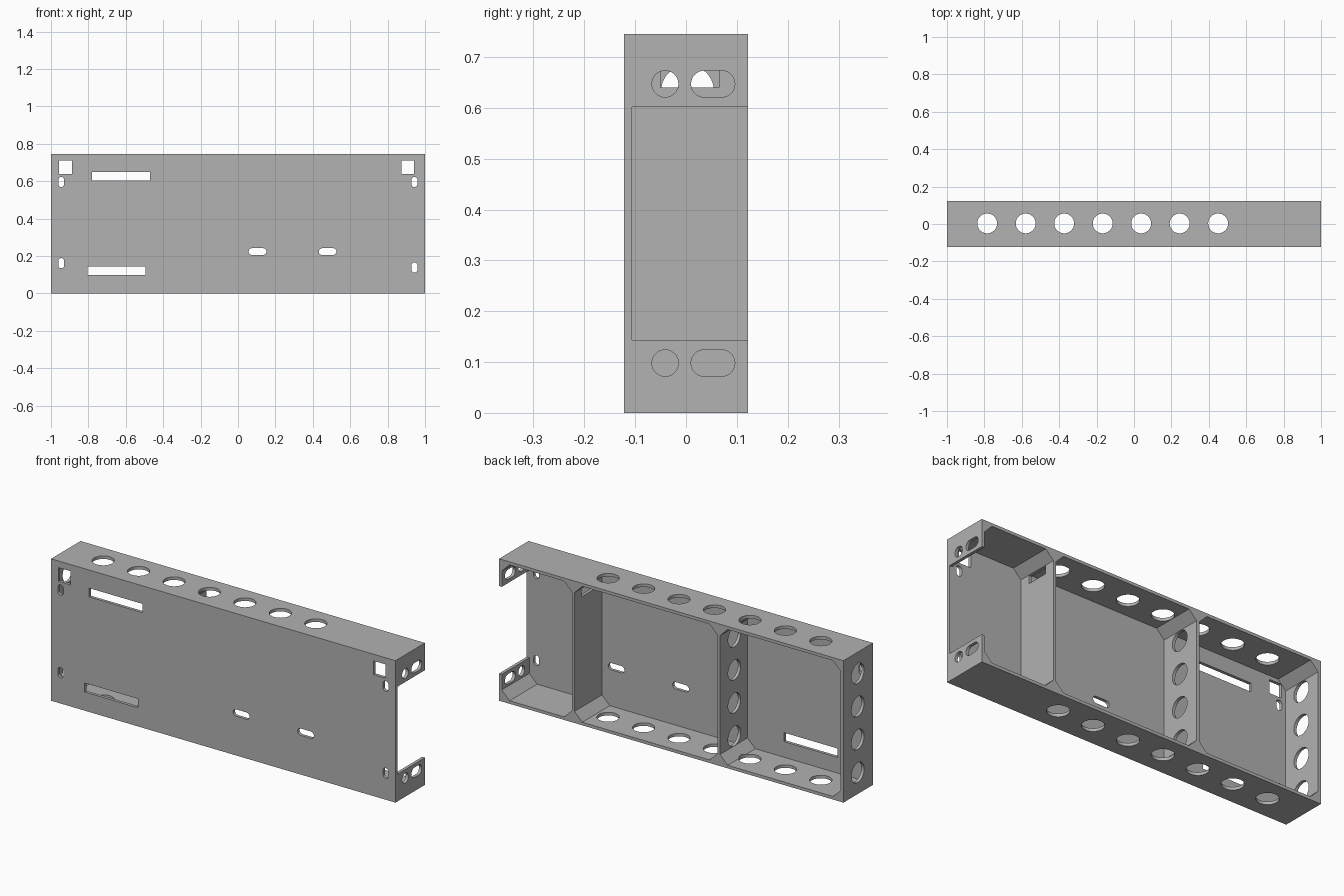
import bpy, bmesh, math

if "Cube" in bpy.data.objects:
    bpy.data.objects.remove(bpy.data.objects["Cube"])

L, D, H = 1.0, 0.122, 0.745      # half length, half depth, height
T, C = 0.016, 0.045              # wall thickness, inner corner chamfer


def rect(u0, u1, v0, v1):
    return [(u0, v0), (u1, v0), (u1, v1), (u0, v1)]


def chamfered(u0, u1, v0, v1, c):
    return [(u0 + c, v0), (u1 - c, v0), (u1, v0 + c), (u1, v1 - c),
            (u1 - c, v1), (u0 + c, v1), (u0, v1 - c), (u0, v0 + c)]


def slot(u0, u1, v0, v1, n=24):
    """Rounded slot; a square extent gives a circle."""
    r = min(u1 - u0, v1 - v0) / 2
    cu, cv = (u0 + u1) / 2, (v0 + v1) / 2
    du, dv = (u1 - u0) / 2 - r, (v1 - v0) / 2 - r
    pts = []
    for i in range(2 * n):
        a = 2 * math.pi * (i + 0.5) / (2 * n)
        pts.append((cu + math.copysign(du, math.cos(a)) + r * math.cos(a),
                    cv + math.copysign(dv, math.sin(a)) + r * math.sin(a)))
    return pts


def circle(u, v, r):
    return slot(u - r, u + r, v - r, v + r)


def prisms(name, axis, parts):
    """Extrude each (profile, start, end) along an axis into one object."""
    place = {'X': lambda u, v, d: (d, u, v),
             'Y': lambda u, v, d: (u, d, v),
             'Z': lambda u, v, d: (u, v, d)}[axis]
    bm = bmesh.new()
    for prof, d0, d1 in parts:
        a = [bm.verts.new(place(u, v, d0)) for u, v in prof]
        b = [bm.verts.new(place(u, v, d1)) for u, v in prof]
        bm.faces.new(a)
        bm.faces.new(b[::-1])
        for i in range(len(a)):
            j = (i + 1) % len(a)
            bm.faces.new((a[j], a[i], b[i], b[j]))
    bmesh.ops.recalc_face_normals(bm, faces=bm.faces[:])
    me = bpy.data.meshes.new(name)
    bm.to_mesh(me)
    bm.free()
    ob = bpy.data.objects.new(name, me)
    bpy.context.collection.objects.link(ob)
    return ob


def cut(target, cutter):
    cutter.hide_render = True
    mod = target.modifiers.new("cut", 'BOOLEAN')
    mod.operation, mod.solver, mod.object = 'DIFFERENCE', 'EXACT', cutter
    bpy.context.view_layer.objects.active = target
    bpy.ops.object.modifier_apply(modifier=mod.name)
    bpy.data.objects.remove(cutter)


tray = prisms("tray", 'Y', [(rect(-L, L, 0, H), -D, D)])

# three chamfered compartments, open at the back
dividers = (-0.275, 0.57)
edges = [-L + T / 2, *dividers, L - T / 2]
cut(tray, prisms("compartments", 'Y', [
    (chamfered(a + T / 2, b - T / 2, T, H - T, C), -D + T, D + 0.1)
    for a, b in zip(edges, edges[1:])]))

# round holes through top and bottom
cut(tray, prisms("top_holes", 'Z', [
    (circle(-0.785 + 0.2058 * i, 0.003, 0.053), -0.1, H + 0.1) for i in range(7)]))

# round holes through the left wall and the left divider
cut(tray, prisms("side_holes", 'X', [
    (circle(0.003, H / 2 + 0.1733 * (i - 1.5), 0.052), -1.1, -0.1) for i in range(4)]))

# window in the right divider
cut(tray, prisms("divider_window", 'X', [(rect(-0.05, 0.065, 0.64, 0.683), 0.5, 0.64)]))

# large opening and mounting holes in the right wall
end = [(rect(-D + T, D + 0.1, 0.143, 0.602), 0.9, 1.1)]
for z in (0.098, 0.647):
    end.append((circle(-0.041, z, 0.026), 0.9, 1.1))
    end.append((slot(0.01, 0.096, z - 0.026, z + 0.026), 0.9, 1.1))
cut(tray, prisms("end_openings", 'X', end))

# front plate: square corner windows, long slits, small rounded slots
front = [rect(-0.958, -0.888, 0.638, 0.71), rect(0.873, 0.942, 0.638, 0.71),
         rect(-0.78, -0.47, 0.604, 0.65), rect(-0.805, -0.495, 0.098, 0.145),
         slot(0.057, 0.152, 0.206, 0.242), slot(0.432, 0.526, 0.206, 0.242)]
for x, z in ((-0.945, 0.596), (0.943, 0.596), (-0.945, 0.162), (0.943, 0.139)):
    front.append(slot(x - 0.016, x + 0.016, z - 0.027, z + 0.027))
cut(tray, prisms("front_slots", 'Y', [(p, -0.2, -0.09) for p in front]))

# plain grey finish
grey = bpy.data.materials.new("grey")
grey.diffuse_color = (0.445, 0.445, 0.445, 1)
grey.use_nodes = True
grey.node_tree.nodes["Principled BSDF"].inputs["Base Color"].default_value = grey.diffuse_color
tray.data.materials.clear()
tray.data.materials.append(grey)
bpy.ops.object.select_all(action='DESELECT')
tray.select_set(True)
bpy.context.view_layer.objects.active = tray
bpy.ops.object.shade_smooth_by_angle(angle=math.radians(30))
